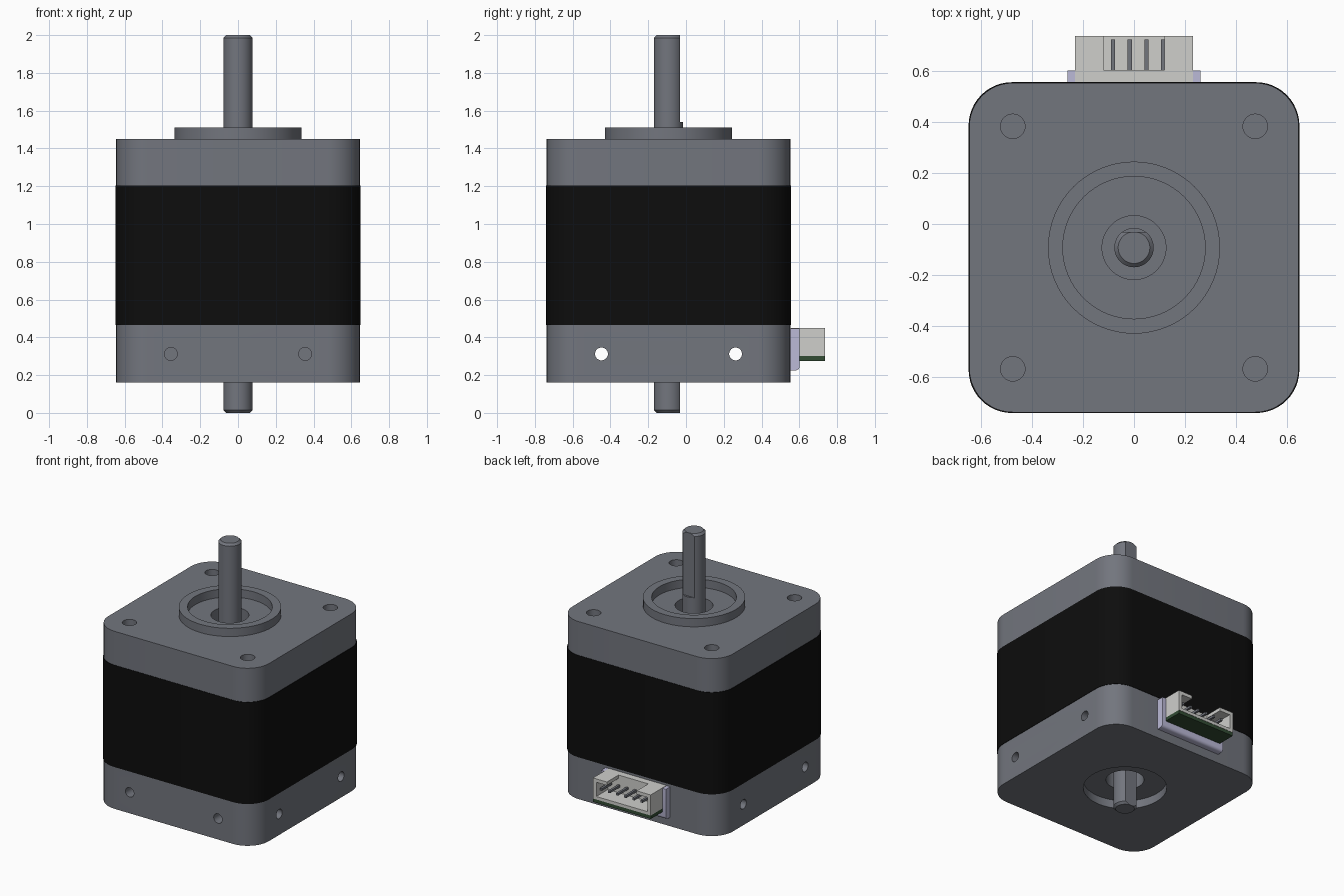
import bpy, bmesh, math
from mathutils import Matrix, Vector

if "Cube" in bpy.data.objects:
    bpy.data.objects.remove(bpy.data.objects["Cube"])

CY = -0.0925          # motor axis position in y


def material(name, rgb):
    m = bpy.data.materials.new(name)
    m.diffuse_color = (*rgb, 1)
    m.use_nodes = True
    m.node_tree.nodes["Principled BSDF"].inputs["Base Color"].default_value = m.diffuse_color
    return m


GREY = material("steel_grey", (0.170, 0.180, 0.208))
BLACK = material("stator_black", (0.004, 0.004, 0.004))
WHITE = material("connector_white", (0.62, 0.62, 0.60))
LILAC = material("lilac_plastic", (0.50, 0.49, 0.68))
GREEN = material("board_green", (0.032, 0.072, 0.034))


def add(name, bm, mat=None):
    bmesh.ops.recalc_face_normals(bm, faces=bm.faces[:])
    me = bpy.data.meshes.new(name)
    bm.to_mesh(me)
    bm.free()
    ob = bpy.data.objects.new(name, me)
    bpy.context.collection.objects.link(ob)
    if mat:
        me.materials.append(mat)
    return ob


def box(name, lo, hi, mat=None):
    lo, hi = Vector(lo), Vector(hi)
    bm = bmesh.new()
    bmesh.ops.create_cube(bm, size=1, matrix=Matrix.Translation((lo + hi) / 2)
                          @ Matrix.Diagonal((*(hi - lo), 1)))
    return add(name, bm, mat)


def rod(name, r, start, end, mat=None, seg=64):
    a, b = Vector(start), Vector(end)
    rot = (b - a).to_track_quat('Z', 'Y').to_matrix().to_4x4()
    bm = bmesh.new()
    bmesh.ops.create_cone(bm, cap_ends=True, segments=seg, radius1=r, radius2=r,
                          depth=(b - a).length,
                          matrix=Matrix.Translation((a + b) / 2) @ rot)
    return add(name, bm, mat)


def rounded_block(name, half, r, z0, z1, mat):
    bm = bmesh.new()
    pts = []
    for k in range(4):
        mid = math.radians(45 + 90 * k)
        cx = math.copysign(half - r, math.cos(mid))
        cy = math.copysign(half - r, math.sin(mid))
        for i in range(13):
            t = math.radians(90 * k + 7.5 * i)
            pts.append(bm.verts.new((cx + r * math.cos(t), CY + cy + r * math.sin(t), z0)))
    base = bm.faces.new(pts)
    ext = bmesh.ops.extrude_face_region(bm, geom=[base])
    bmesh.ops.translate(bm, vec=(0, 0, z1 - z0),
                        verts=[g for g in ext['geom'] if isinstance(g, bmesh.types.BMVert)])
    return add(name, bm, mat)


def apply_all(ob):
    bpy.context.view_layer.objects.active = ob
    for m in list(ob.modifiers):
        bpy.ops.object.modifier_apply(modifier=m.name)


def cut(ob, *cutters):
    for c in cutters:
        m = ob.modifiers.new("cut", 'BOOLEAN')
        m.operation, m.solver, m.object = 'DIFFERENCE', 'EXACT', c
    apply_all(ob)
    for c in cutters:
        bpy.data.objects.remove(c)


def bevel(ob, width, seg):
    m = ob.modifiers.new("bevel", 'BEVEL')
    m.width, m.segments, m.limit_method, m.angle_limit = width, seg, 'ANGLE', math.radians(40)
    apply_all(ob)


# Motor body: black laminations between two grey end caps
rounded_block("stator_stack", 0.648, 0.17, 0.465, 1.205, BLACK)
top_cap = rounded_block("top_cap", 0.645, 0.17, 1.205, 1.45, GREY)
bottom_cap = rounded_block("bottom_cap", 0.645, 0.17, 0.16, 0.465, GREY)

# Top cap: shaft bore and four mounting holes
cut(top_cap, rod("bore", 0.125, (0, CY, 1.30), (0, CY, 1.6)),
    *[rod("screw_hole", 0.048, (sx * 0.475, CY + sy * 0.475, 1.28),
          (sx * 0.475, CY + sy * 0.475, 1.6), seg=32) for sx in (-1, 1) for sy in (-1, 1)])

# Bottom cap: bearing recess, bore, holes through the sides and into the front
cut(bottom_cap, rod("recess", 0.275, (0, CY, 0.1), (0, CY, 0.22)),
    rod("bore", 0.125, (0, CY, 0.08), (0, CY, 0.36)),
    *[rod("side_hole", 0.034, (-0.8, CY + s * 0.355, 0.312), (0.8, CY + s * 0.355, 0.312), seg=32)
      for s in (-1, 1)],
    *[rod("front_hole", 0.034, (s * 0.355, -0.9, 0.312), (s * 0.355, -0.52, 0.312), seg=32)
      for s in (-1, 1)])

# Raised pilot ring
ring = rod("pilot_ring", 0.337, (0, CY, 1.449), (0, CY, 1.51), GREY)
cut(ring, rod("ring_hole", 0.279, (0, CY, 1.4), (0, CY, 1.6)))

# Shaft with chamfered ends and a flat on each end
shaft = rod("shaft", 0.077, (0, CY, 0), (0, CY, 2), GREY)
bevel(shaft, 0.015, 1)
cut(shaft, box("top_flat", (-0.2, CY + 0.062, 1.54), (0.2, 0.2, 2.1)),
    box("bottom_flat", (-0.2, CY + 0.062, -0.1), (0.2, 0.2, 0.28)))

# Connector mounting plate with softened outer bottom edge
plate = box("connector_plate", (-0.26, 0.55, 0.225), (0.26, 0.602, 0.447), LILAC)
bm = bmesh.new()
bm.from_mesh(plate.data)
edge = [e for e in bm.edges if all(v.co.y > 0.6 and v.co.z < 0.23 for v in e.verts)]
bmesh.ops.bevel(bm, geom=edge, offset=0.022, segments=4, profile=0.5, affect='EDGES')
bm.to_mesh(plate.data)
bm.free()

# Open connector housing with a notch in its top wall
housing = box("connector_housing", (-0.232, 0.555, 0.30), (0.232, 0.737, 0.45), WHITE)
cut(housing, box("cavity", (-0.205, 0.604, 0.322), (0.205, 0.8, 0.425)),
    box("notch", (-0.12, 0.604, 0.40), (0.12, 0.8, 0.5)))

# Circuit board strip and six contact pins
box("circuit_board", (-0.232, 0.60, 0.275), (0.232, 0.735, 0.30), GREEN)
for i in range(6):
    x = 0.016 + (i - 2.5) * 0.0655
    box(f"contact_pin_{i + 1}", (x - 0.008, 0.60, 0.366), (x + 0.008, 0.722, 0.382), GREY)

# Smooth curved walls, crisp edges
for ob in bpy.data.objects:
    ob.select_set(True)
bpy.context.view_layer.objects.active = top_cap
bpy.ops.object.shade_smooth_by_angle(angle=math.radians(30))
